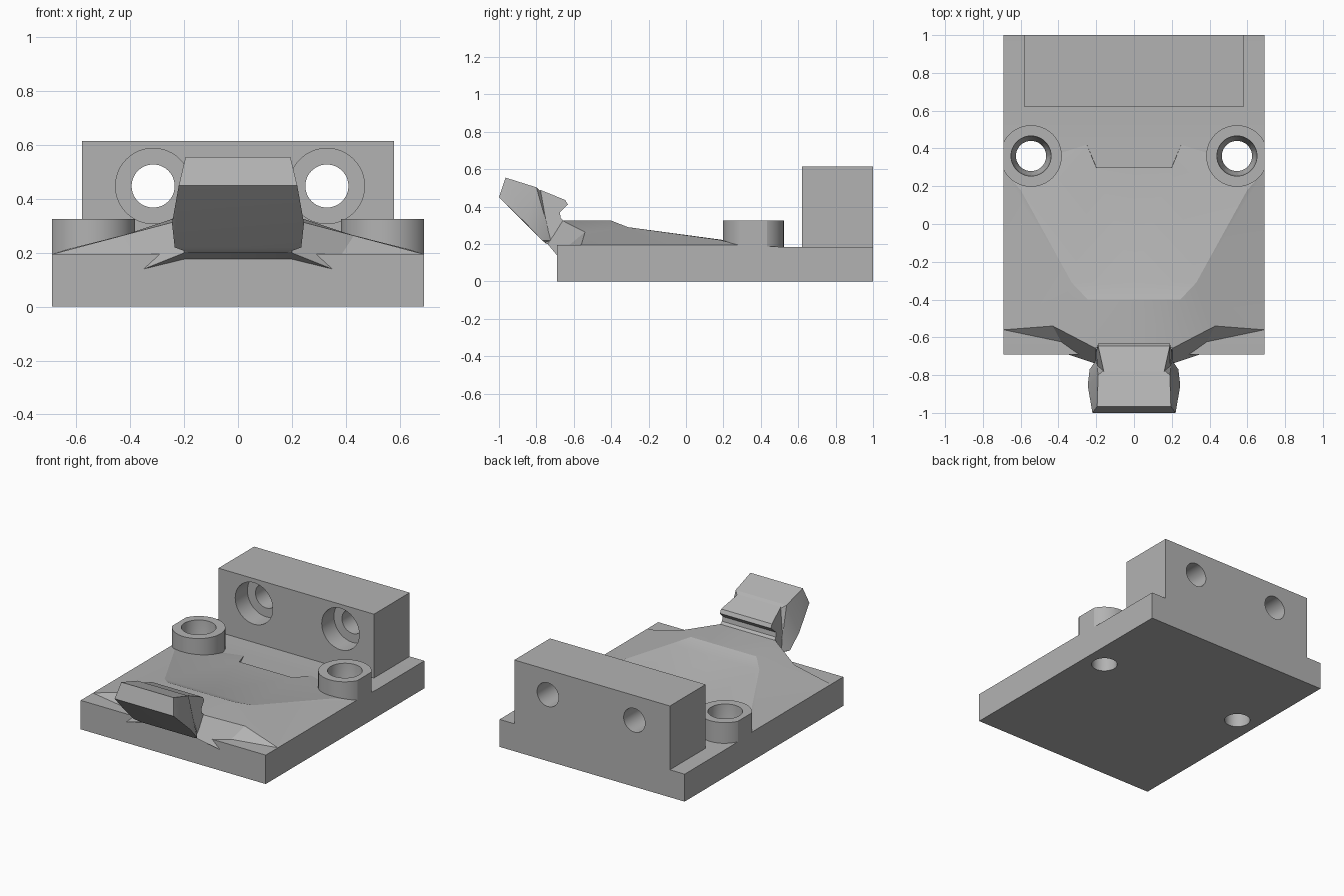
import bpy, bmesh, math
from mathutils import Matrix

cube = bpy.data.objects.get("Cube")
if cube:
    bpy.data.objects.remove(cube, do_unlink=True)

grey = bpy.data.materials.new("plain_grey")
grey.use_nodes = True
COLOUR = (0.45, 0.45, 0.45, 1)
grey.diffuse_color = COLOUR
grey.node_tree.nodes["Principled BSDF"].inputs["Base Color"].default_value = COLOUR


def finish(name, bm):
    bmesh.ops.remove_doubles(bm, verts=bm.verts, dist=0.0005)
    bmesh.ops.recalc_face_normals(bm, faces=bm.faces)
    mesh = bpy.data.meshes.new(name)
    bm.to_mesh(mesh)
    bm.free()
    mesh.materials.append(grey)
    ob = bpy.data.objects.new(name, mesh)
    bpy.context.collection.objects.link(ob)
    return ob


def box(name, lo, hi):
    bm = bmesh.new()
    bmesh.ops.create_cube(bm, size=1)
    for v in bm.verts:
        v.co = [(a + b) / 2 + c * (b - a) for a, b, c in zip(lo, hi, v.co)]
    return finish(name, bm)


def prism(name, profile):
    """Side profile of (y, z, half width) spanned across x."""
    bm = bmesh.new()
    sides = [[bm.verts.new((s * w, y, z)) for y, z, w in profile] for s in (-1, 1)]
    for side in sides:
        bm.faces.new(side)
    a, b = sides
    for i in range(len(profile)):
        bm.faces.new((a[i - 1], a[i], b[i], b[i - 1]))
    return finish(name, bm)


def hull(name, points):
    """Convex solid around mirrored points."""
    bm = bmesh.new()
    for x, y, z in points:
        for s in (-1, 1):
            bm.verts.new((s * x, y, z))
    bmesh.ops.convex_hull(bm, input=bm.verts)
    bmesh.ops.dissolve_limit(bm, angle_limit=0.03, verts=bm.verts, edges=bm.edges)
    return finish(name, bm)


def lathe(name, place, rings, along_y=False):
    """Stack of (radius, height) rings, closed at both ends."""
    bm = bmesh.new()
    n = 48
    loops = [[bm.verts.new((r * math.cos(i * math.tau / n), r * math.sin(i * math.tau / n), h))
              for i in range(n)] for r, h in rings]
    bm.faces.new(loops[0])
    bm.faces.new(loops[-1])
    for a, b in zip(loops, loops[1:]):
        for i in range(n):
            bm.faces.new((a[i - 1], a[i], b[i], b[i - 1]))
    m = Matrix.Translation(place)
    if along_y:
        m = m @ Matrix.Rotation(-math.pi / 2, 4, 'X')
    bm.transform(m)
    return finish(name, bm)


def boolean(ob, tool, operation='DIFFERENCE'):
    mod = ob.modifiers.new("cut", 'BOOLEAN')
    mod.operation, mod.object, mod.solver = operation, tool, 'EXACT'
    bpy.context.view_layer.update()
    mesh = bpy.data.meshes.new_from_object(ob.evaluated_get(bpy.context.evaluated_depsgraph_get()))
    ob.modifiers.clear()
    ob.data = mesh


# Base plate and rear block
plate = prism("base_plate", [(-.69, 0, .69), (1, 0, .69), (1, .185, .69), (.5, .185, .69),
                             (.25, .195, .69), (-.69, .195, .69)])
block = box("rear_block", (-.58, .62, .15), (.58, 1, .615))

# Sloped deck with flared wings and a shallow rear notch
top = [(0, -.31, .29), (.33, -.31, .29), (.6, .18, .222), (.69, .28, .195), (.25, .42, .19),
       (.2, .3, .208), (0, .3, .208), (0, -.4, .325), (.245, -.4, .325), (.2, -.66, .325),
       (0, -.66, .325), (.43, -.54, .264), (.69, -.56, .195), (.35, -.69, .14),
       (.2, -.74, .2), (0, -.74, .2)]
faces = ["0651", "152", "254", "243", "13c", "12 3", "1cb", "1b8", "8b9", "0187",
         "789a", "a9ef", "9bde", "bcd"]
rim = [6, 5, 4, 3, 12, 13, 14, 15]
bm = bmesh.new()
for s in (-1, 1):
    vs = [bm.verts.new((s * x, y, z)) for x, y, z in top]
    low = [bm.verts.new((s * top[i][0] * .98, max(top[i][1], -.6), .135)) for i in rim]
    for f in faces:
        bm.faces.new([vs[int(c, 16)] for c in f.replace(" ", "")])
    for k in range(len(rim) - 1):
        bm.faces.new((vs[rim[k]], vs[rim[k + 1]], low[k + 1], low[k]))
    bm.faces.new(low)
deck = finish("sloped_deck", bm)

# Raised hook: collar and angled head
prism("hook_collar", [(-.78, .49, .16), (-.645, .435, .19), (-.632, .41, .19), (-.675, .37, .2),
                      (-.67, .34, .2), (-.65, .32, .205), (-.545, .26, .22), (-.57, .2, .22),
                      (-.745, .2, .2), (-.82, .3, .19)])
hull("hook_head", [(.22, -1, .45), (.195, -.965, .555), (.19, -.8, .503), (.245, -.855, .31),
                   (.235, -.77, .22), (.18, -.745, .2), (.16, -.775, .48), (.2, -.72, .22)])

# Screw bosses, trimmed to the plate sides, with tapered through holes
trim = box("trim", (-.69, -1, -1), (.69, 1, 1))
for side, s in (("left", 1), ("right", -1)):
    place = (s * .545, .36, 0)
    boss = lathe(side + "_boss", place, [(.163, .12), (.163, .325)])
    boolean(boss, trim, 'INTERSECT')
    cutter = lathe("cutter", place, [(.08, -.1), (.08, .14), (.1, .2), (.11, .4)])
    for ob in (plate, deck, boss):
        boolean(ob, cutter)
    bpy.data.objects.remove(cutter, do_unlink=True)

    # Counterbored hole through the block
    cutter = lathe("cutter", (.0075 + s * .3225, 0, .448),
                   [(.14, .5), (.14, .75), (.08, .75), (.08, 1.1)], True)
    boolean(block, cutter)
    bpy.data.objects.remove(cutter, do_unlink=True)
    boss.name = side + "_boss"
bpy.data.objects.remove(trim, do_unlink=True)

# Smooth the round walls, keep hard edges
for ob in bpy.context.scene.objects:
    ob.select_set(ob.type == 'MESH' and ob.data.materials[:1] == [grey])
bpy.context.view_layer.objects.active = plate
bpy.ops.object.shade_smooth_by_angle(angle=math.radians(20))
